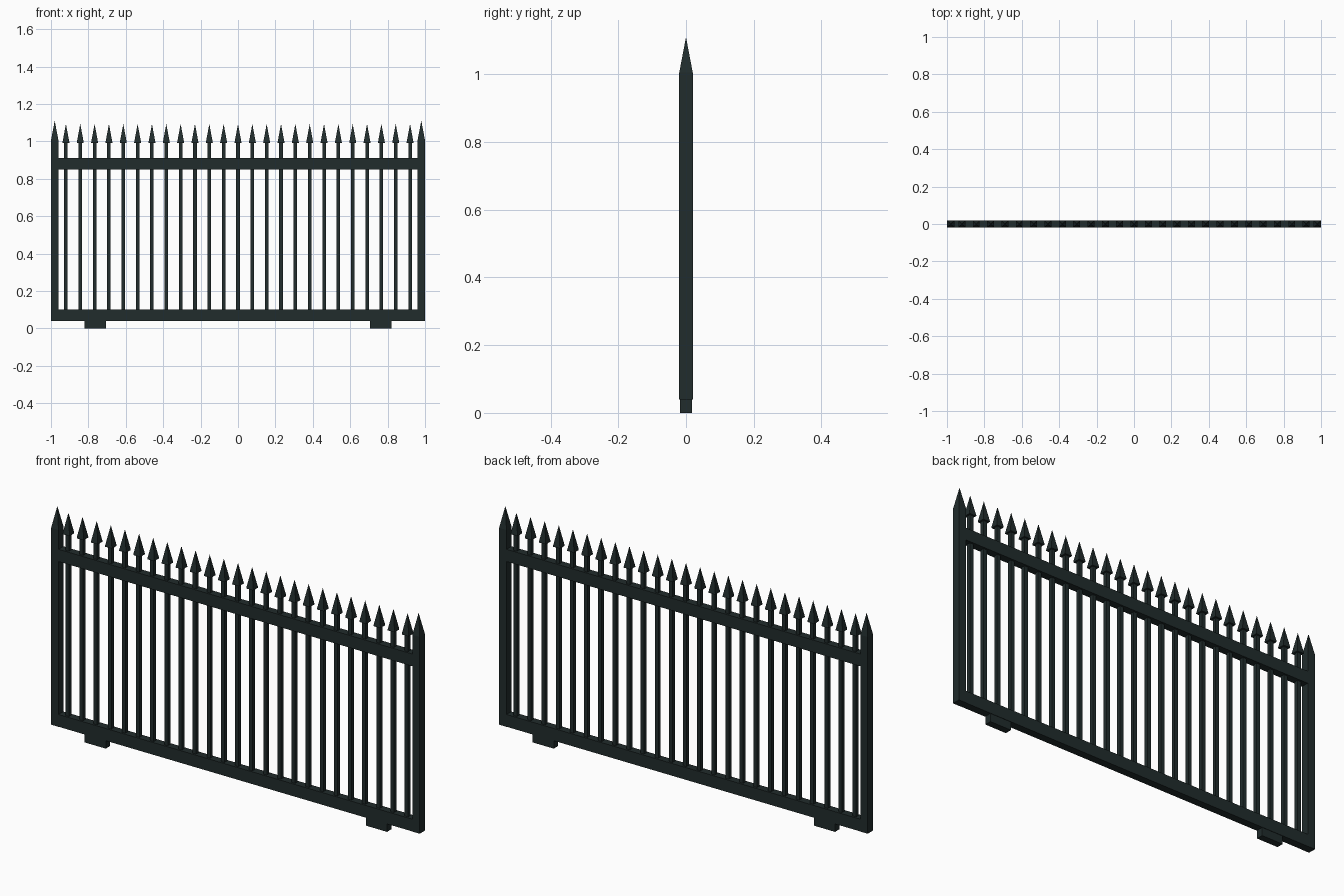
import bpy
import bmesh

old = bpy.data.objects.get("Cube")
if old:
    bpy.data.objects.remove(old, do_unlink=True)

# Single painted-metal colour
COLOUR = (0.015, 0.025, 0.025, 1.0)
paint = bpy.data.materials.new("dark green grey paint")
paint.use_nodes = True
paint.diffuse_color = COLOUR
shader = next(n for n in paint.node_tree.nodes if n.type == "BSDF_PRINCIPLED")
shader.inputs["Base Color"].default_value = COLOUR
shader.inputs["Roughness"].default_value = 0.6


def finish(name, bm):
    bmesh.ops.recalc_face_normals(bm, faces=bm.faces)
    mesh = bpy.data.meshes.new(name)
    bm.to_mesh(mesh)
    bm.free()
    mesh.materials.append(paint)
    obj = bpy.data.objects.new(name, mesh)
    bpy.context.collection.objects.link(obj)
    return obj


def add_box(bm, x, width, depth, z0, z1):
    """Box centred on x and y = 0; returns its top face."""
    verts = bmesh.ops.create_cube(bm, size=1)["verts"]
    for v in verts:
        v.co.x = x + v.co.x * width
        v.co.y *= depth
        v.co.z = z1 if v.co.z > 0 else z0
    faces = {f for v in verts for f in v.link_faces}
    return max(faces, key=lambda f: f.calc_center_median().z)


def add_point(bm, face, z):
    """Draw a top face up into a four-sided point."""
    tip = bmesh.ops.poke(bm, faces=[face])["verts"][0]
    tip.co.z = z


# Corner posts with pointed tops, and the feet
for side, label in ((-1, "right"), (1, "left")):
    bm = bmesh.new()
    top = add_box(bm, side * 0.98, 0.04, 0.04, 0.04, 1.005)
    add_point(bm, top, 1.11)
    finish(label + "_post", bm)

    bm = bmesh.new()
    add_box(bm, side * 0.763, 0.115, 0.034, 0.0, 0.045)
    finish(label + "_foot", bm)

# Horizontal rails
for name, z0, z1 in (("bottom_rail", 0.04, 0.10), ("top_rail", 0.85, 0.91)):
    bm = bmesh.new()
    add_box(bm, 0, 1.93, 0.038, z0, z1)
    finish(name, bm)

# Evenly spaced square bars, each with a spearhead
COUNT = 25
REACH = 0.92
bars, heads = bmesh.new(), bmesh.new()
for i in range(COUNT):
    x = -REACH + 2 * REACH * i / (COUNT - 1)
    add_box(bars, x, 0.019, 0.019, 0.08, 1.0)
    # Spearhead: flat-bottomed pyramid on a thin square base
    top = add_box(heads, x, 0.037, 0.037, 0.99, 0.994)
    add_point(heads, top, 1.093)
finish("vertical_bars", bars)
finish("spearheads", heads)
